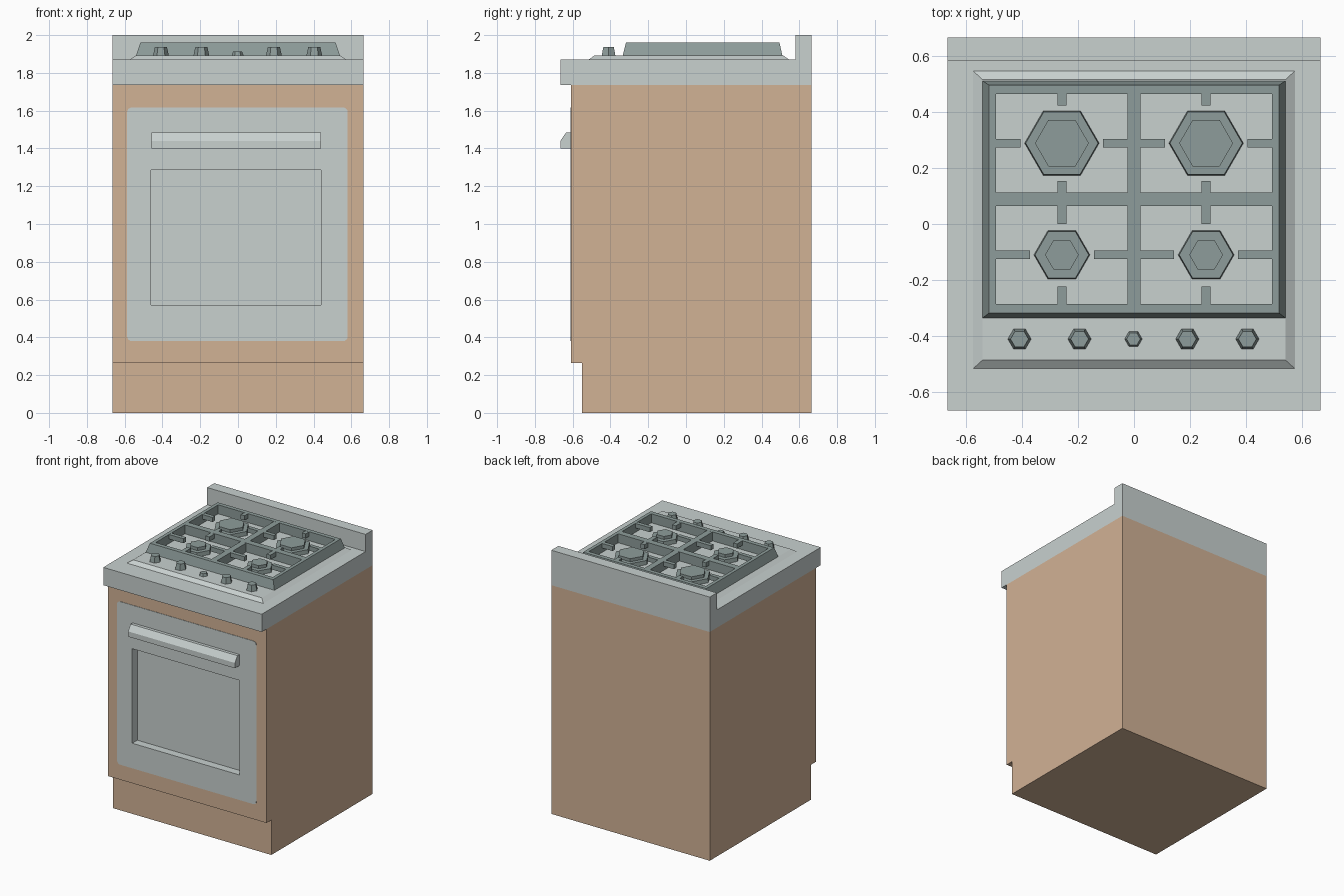
import bpy, bmesh, math

if "Cube" in bpy.data.objects:
    bpy.data.objects.remove(bpy.data.objects["Cube"])


def material(name, rgb):
    m = bpy.data.materials.new(name)
    m.diffuse_color = (*rgb, 1)
    m.use_nodes = True
    m.node_tree.nodes["Principled BSDF"].inputs["Base Color"].default_value = m.diffuse_color
    return m


STEEL = material("light_steel", (0.58, 0.635, 0.625))
WOOD = material("warm_wood", (0.64, 0.445, 0.302))
IRON = material("grey_iron", (0.27, 0.335, 0.325))


def finish(bm, name, mat):
    bmesh.ops.remove_doubles(bm, verts=bm.verts, dist=1e-5)
    bmesh.ops.recalc_face_normals(bm, faces=bm.faces)
    me = bpy.data.meshes.new(name)
    bm.to_mesh(me)
    bm.free()
    me.materials.append(mat)
    ob = bpy.data.objects.new(name, me)
    bpy.context.collection.objects.link(ob)
    return ob


def loft(name, rings, mat, start=True, end=True, closed=False):
    """Bridge rings of equal point count, optionally capped or closed into a loop."""
    bm = bmesh.new()
    vs = [[bm.verts.new(p) for p in r] for r in rings]
    pairs = list(zip(vs, vs[1:])) + ([(vs[-1], vs[0])] if closed else [])
    n = len(vs[0])
    for a, b in pairs:
        for i in range(n):
            j = (i + 1) % n
            bm.faces.new((a[i], a[j], b[j], b[i]))
    if start and not closed:
        bm.faces.new(vs[0][::-1])
    if end and not closed:
        bm.faces.new(vs[-1])
    return finish(bm, name, mat)


def rect(x0, x1, y0, y1, z):
    return [(x0, y0, z), (x1, y0, z), (x1, y1, z), (x0, y1, z)]


def box(name, x0, x1, y0, y1, z0, z1, mat):
    return loft(name, [rect(x0, x1, y0, y1, z0), rect(x0, x1, y0, y1, z1)], mat)


def profile(name, pts, x0, x1, mat):
    """Extrude a (y, z) side profile along x."""
    return loft(name, [[(x, y, z) for y, z in pts] for x in (x0, x1)], mat)


def hexagon(cx, cy, r, z):
    return [(cx + r * math.cos(i * math.pi / 3), cy + r * math.sin(i * math.pi / 3), z)
            for i in range(6)]


def front_rect(x0, x1, z0, z1, r, y, n=4):
    """Rounded rectangle in the front plane; r = 0 collapses the corners."""
    pts = []
    for k, (cx, cz) in enumerate([(x1 - r, z1 - r), (x0 + r, z1 - r),
                                  (x0 + r, z0 + r), (x1 - r, z0 + r)]):
        for i in range(n + 1):
            a = math.pi / 2 * (k + i / n)
            pts.append((cx + r * math.cos(a), y, cz + r * math.sin(a)))
    return pts


# Cabinet with toe kick, and a pocket cut for the oven window
cabinet = profile("cabinet", [(-0.55, 0), (0.665, 0), (0.665, 1.735), (-0.608, 1.735),
                              (-0.608, 0.265), (-0.55, 0.265)], -0.665, 0.665, WOOD)
WX0, WX1, WZ0, WZ1 = -0.46, 0.44, 0.57, 1.287
cutter = box("window_cutter", WX0 - .002, WX1 + .002, -0.8, -0.548, WZ0 - .002, WZ1 + .002, WOOD)
mod = cabinet.modifiers.new("window_pocket", 'BOOLEAN')
mod.object = cutter
mod.operation = 'DIFFERENCE'
mod.solver = 'EXACT'
bpy.context.view_layer.objects.active = cabinet
bpy.ops.object.modifier_apply(modifier=mod.name)
bpy.data.objects.remove(cutter)

# Oven door: thin rounded plate running into the recessed window
DOOR = (-0.587, 0.581, 0.38, 1.617, 0.025)
WIN = (WX0, WX1, WZ0, WZ1, 0)
loft("oven_door", [front_rect(*DOOR, -0.607), front_rect(*DOOR, -0.611),
                   front_rect(*WIN, -0.611), front_rect(*WIN, -0.55)], STEEL, start=False)

# Door handle
profile("door_handle", [(-0.609, 1.40), (-0.665, 1.40), (-0.665, 1.44),
                        (-0.635, 1.484), (-0.609, 1.484)], -0.457, 0.44, STEEL)

# Worktop with rear upstand
profile("worktop", [(-0.665, 1.735), (0.665, 1.735), (0.665, 2.0), (0.58, 2.0),
                    (0.58, 1.87), (-0.665, 1.87)], -0.665, 0.665, STEEL)

# Raised hob plate with sloping edges
HOB = 1.892
loft("hob_plate", [rect(-0.575, 0.575, -0.517, 0.547, 1.869),
                   rect(-0.54, 0.54, -0.485, 0.515, HOB)], STEEL)

# Pan support: sloping outer frame, cross bars and fingers
TOP = 1.96
loft("grate_frame", [rect(-0.54, 0.54, -0.335, 0.51, HOB), rect(-0.517, 0.517, -0.318, 0.495, TOP),
                     rect(-0.491, 0.491, -0.285, 0.463, TOP),
                     rect(-0.491, 0.491, -0.285, 0.463, HOB)], IRON, closed=True)
box("grate_bar_long", -0.495, 0.495, 0.065, 0.112, HOB, TOP, IRON)
box("grate_bar_centre", -0.023, 0.023, -0.29, 0.465, HOB, TOP - 0.0005, IRON)

BX, ZF = 0.257, 1.925
for s, side in ((-1, "left"), (1, "right")):
    c = s * BX
    # fingers along y
    for i, (y0, y1) in enumerate([(0.422, 0.466), (0.11, 0.153), (0.0, 0.067), (-0.288, -0.222)]):
        box(f"grate_finger_y_{side}_{i}", c - 0.016, c + 0.016, y0, y1, ZF, TOP - 0.0005, IRON)
    # fingers along x
    for i, (y, a, b) in enumerate([(0.288, 0.405, 0.494), (0.288, 0.02, 0.11),
                                   (-0.11, 0.37, 0.494), (-0.11, 0.02, 0.143)]):
        x0, x1 = sorted((s * a, s * b))
        box(f"grate_finger_x_{side}_{i}", x0, x1, y - 0.015, y + 0.015, ZF, TOP - 0.0005, IRON)
    # burners: wide base with a smaller cap
    for place, cy, r, cap in (("rear", 0.288, 0.133, 0.096), ("front", -0.11, 0.1, 0.06)):
        loft(f"burner_{place}_{side}", [hexagon(c, cy, r, HOB - 0.002), hexagon(c, cy, r - 0.004, 1.922),
                                        hexagon(c, cy, cap, 1.922), hexagon(c, cy, cap, 1.945)], IRON)

# Control knobs, the middle one smaller and lower
for i, x in enumerate((-0.408, -0.194, -0.002, 0.19, 0.404)):
    r, h = (0.032, 1.912) if i == 2 else (0.042, 1.937)
    loft(f"knob_{i}", [hexagon(x, -0.41, r, HOB - 0.002), hexagon(x, -0.41, r * 0.76, h)], IRON)
